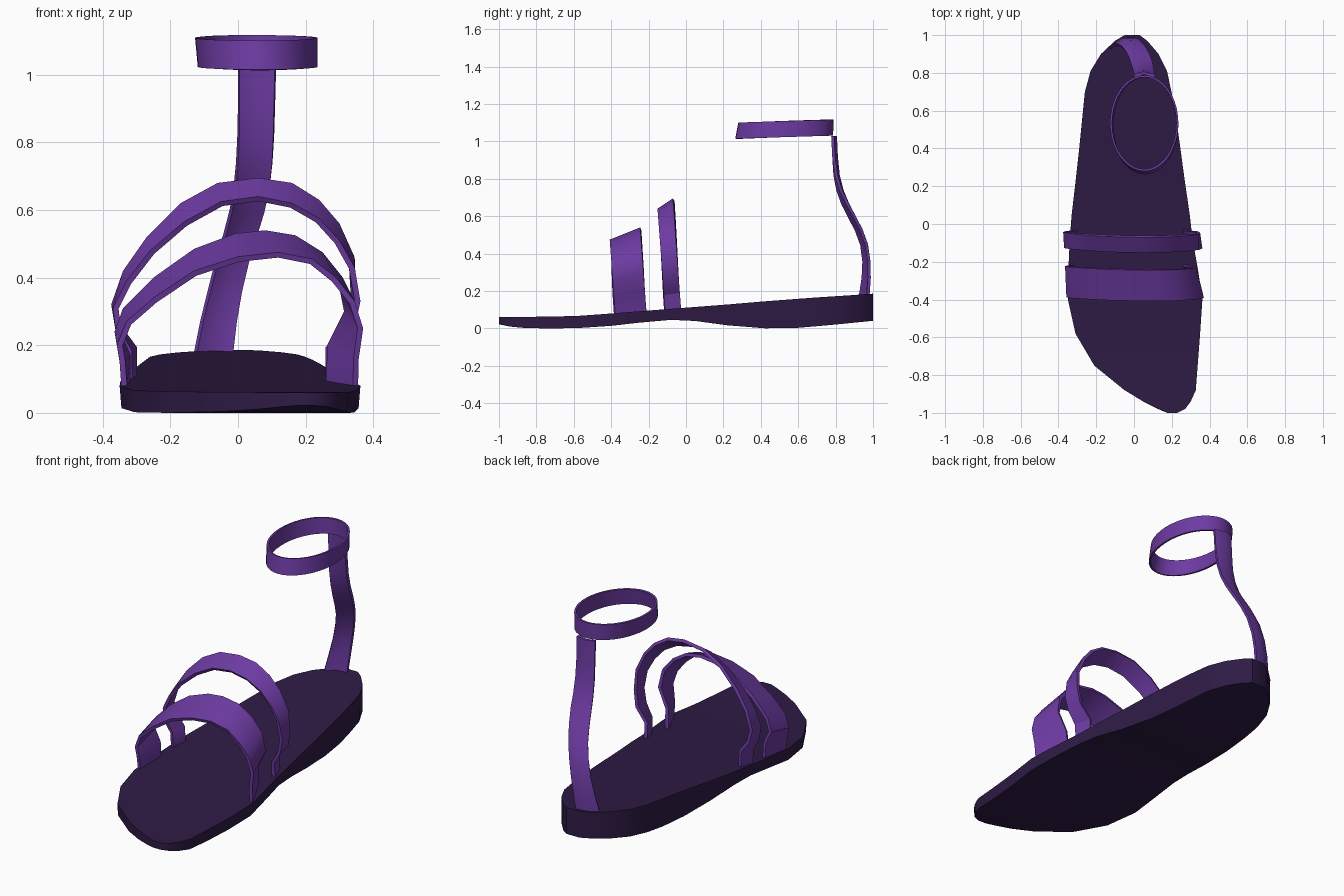
import bpy
from math import sin, cos, tau


def material(name, color):
    m = bpy.data.materials.new(name)
    m.diffuse_color = (*color, 1)
    return m


PURPLE = material("strap_purple", (0.15, 0.043, 0.36))
DARK = material("sole_dark_purple", (0.028, 0.011, 0.06))


def loft(name, rows, mat, closed_rows=False, closed_cols=False, caps=False, thickness=0):
    """Skin a list of equal-length point rows, optionally thickened inward."""
    n, k = len(rows), len(rows[0])
    faces = []
    for i in range(n if closed_rows else n - 1):
        for j in range(k if closed_cols else k - 1):
            a, b = i * k, (i + 1) % n * k
            j2 = (j + 1) % k
            faces.append((a + j, b + j, b + j2, a + j2))
    if caps:
        faces += [tuple(range(k)), tuple(reversed(range((n - 1) * k, n * k)))]
    me = bpy.data.meshes.new(name)
    me.from_pydata([p for r in rows for p in r], [], faces)
    me.materials.append(mat)
    ob = bpy.data.objects.new(name, me)
    bpy.context.collection.objects.link(ob)
    bpy.context.view_layer.objects.active = ob
    ob.select_set(True)
    if thickness:
        mod = ob.modifiers.new("thickness", 'SOLIDIFY')
        mod.thickness = thickness
        mod.offset = -1
        bpy.ops.object.modifier_apply(modifier=mod.name)
    bpy.ops.object.shade_smooth_by_angle(angle=0.6)
    ob.select_set(False)
    return ob


# Sole: stations of y, left x, right x, top z, bottom z
stations = [
    (-1.00, 0.18, 0.23, 0.060, 0.022), (-0.98, 0.13, 0.27, 0.060, 0.018),
    (-0.94, 0.05, 0.30, 0.061, 0.010), (-0.88, -0.05, 0.327, 0.062, 0.004),
    (-0.75, -0.21, 0.337, 0.063, 0.000), (-0.58, -0.31, 0.35, 0.067, 0.002),
    (-0.40, -0.35, 0.362, 0.080, 0.014), (-0.25, -0.348, 0.34, 0.092, 0.031),
    (-0.08, -0.34, 0.31, 0.105, 0.046), (0.05, -0.33, 0.295, 0.115, 0.040),
    (0.22, -0.31, 0.27, 0.128, 0.017), (0.42, -0.288, 0.243, 0.145, 0.001),
    (0.58, -0.272, 0.22, 0.157, 0.002), (0.70, -0.26, 0.198, 0.166, 0.012),
    (0.81, -0.23, 0.175, 0.173, 0.022), (0.90, -0.175, 0.13, 0.179, 0.031),
    (0.97, -0.10, 0.07, 0.184, 0.038), (1.00, -0.05, 0.03, 0.186, 0.041)]
rows = [[(l, y, t), (r, y, t), (r * 0.985, y, b), (l * 0.985, y, b)]
        for y, l, r, t, b in stations]
loft("sole", list(reversed(rows)), DARK, closed_cols=True, caps=True)


# Foot straps: front and back edges as (x, z), leaning forward as they rise
def foot_strap(name, front, back, y_front, y_back):
    rows = []
    for (xf, zf), (xb, zb) in zip(front, back):
        rows.append([(xf, y_front - 0.075 * (zf - 0.1), zf),
                     (xb, y_back - 0.075 * (zb - 0.1), zb)])
    loft(name, rows, PURPLE, thickness=0.017)


foot_strap(
    "front_strap",
    [(-.345, .08), (-.35, .15), (-.358, .2), (-.33, .27), (-.25, .34), (-.13, .42), (0, .462),
     (.12, .475), (.22, .455), (.29, .40), (.345, .33), (.37, .25), (.357, .16), (.355, .08)],
    [(-.335, .09), (-.335, .17), (-.365, .24), (-.34, .31), (-.25, .4), (-.13, .485), (-.01, .53),
     (.08, .54), (.17, .525), (.25, .475), (.31, .4), (.33, .3), (.28, .2), (.275, .09)],
    -0.38, -0.212)
foot_strap(
    "instep_strap",
    [(-.33, .1), (-.33, .18), (-.36, .23), (-.37, .31), (-.33, .39), (-.26, .48), (-.16, .565),
     (-.05, .625), (.06, .64), (.16, .62), (.24, .575), (.3, .51), (.345, .43), (.362, .33),
     (.345, .25), (.305, .18), (.305, .1)],
    [(-.315, .105), (-.315, .19), (-.36, .25), (-.375, .32), (-.34, .42), (-.27, .52), (-.17, .62),
     (-.06, .68), (.06, .695), (.16, .68), (.24, .63), (.3, .56), (.345, .46), (.35, .35),
     (.335, .26), (.275, .19), (.275, .105)],
    -0.112, -0.026)

# Heel strap: z, left x, left y, right x, right y, with a slightly bowed section
heel = [
    (0.18, -0.13, 0.938, -0.015, 0.982), (0.27, -0.112, 0.952, -0.004, 0.988),
    (0.36, -0.09, 0.956, 0.012, 0.986), (0.45, -0.067, 0.944, 0.033, 0.972),
    (0.53, -0.043, 0.915, 0.057, 0.944), (0.60, -0.025, 0.878, 0.078, 0.908),
    (0.67, -0.013, 0.843, 0.094, 0.870), (0.74, -0.006, 0.818, 0.102, 0.836),
    (0.82, -0.002, 0.803, 0.107, 0.811), (0.92, 0.0, 0.797, 0.11, 0.797),
    (1.03, 0.0, 0.792, 0.113, 0.792)]
rows = [[(xl, yl, z), ((xl + xr) / 2 - 0.005, (yl + yr) / 2 + 0.015, z), (xr, yr, z)]
        for z, xl, yl, xr, yr in heel]
loft("heel_strap", rows, PURPLE, thickness=0.016)

# Ankle strap: elliptical band, tipped slightly down towards the front
rows = []
for i in range(40):
    c, s = cos(tau * i / 40), sin(tau * i / 40)
    rows.append([(0.058 + 0.177 * c, 0.525 + 0.262 * s, 1.023 + 0.008 * s),
                 (0.054 + 0.181 * c, 0.534 + 0.254 * s, 1.109 + 0.008 * s)])
loft("ankle_strap", rows, PURPLE, closed_rows=True, thickness=0.011)
